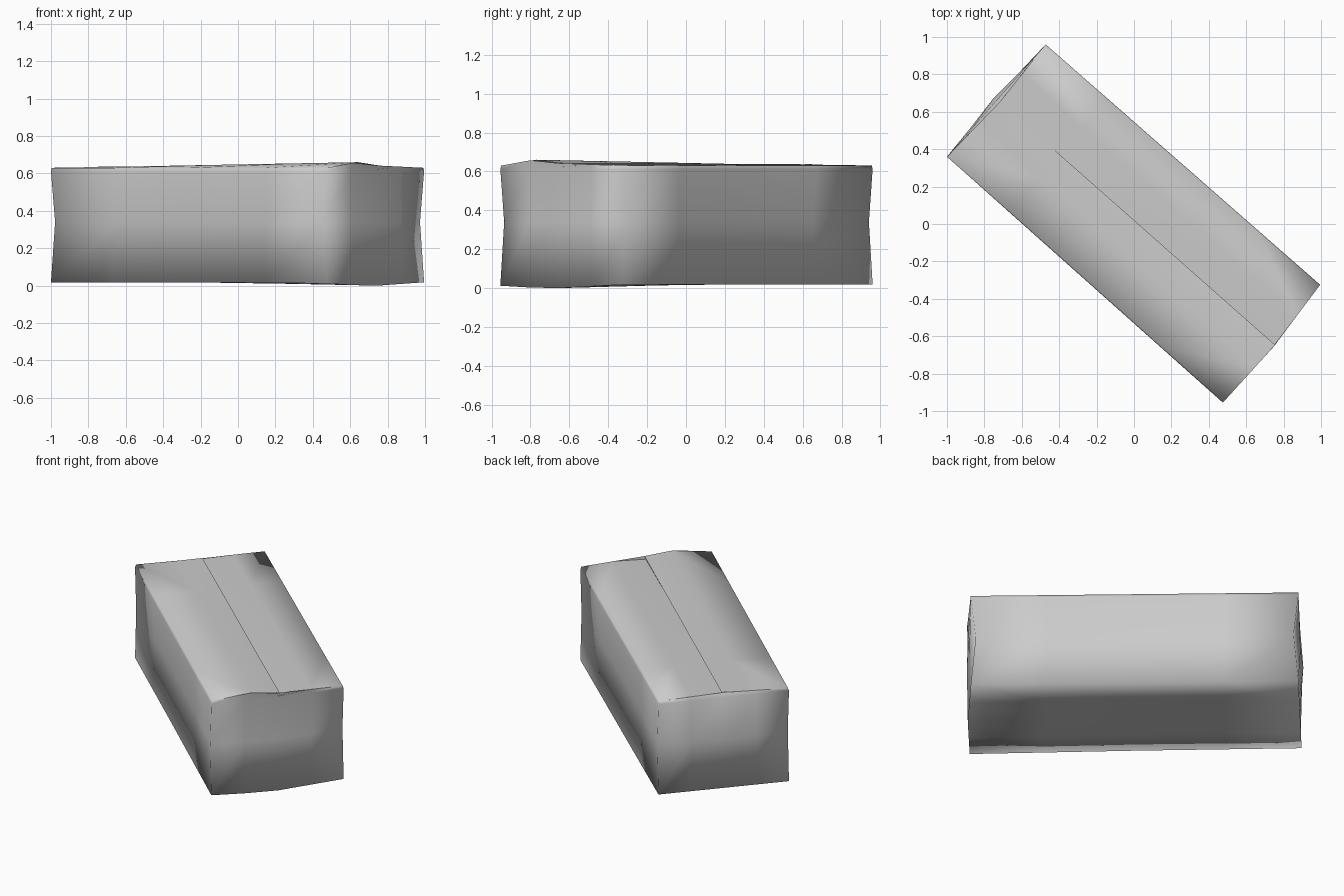
import bpy, bmesh
from mathutils import Vector

if "Cube" in bpy.data.objects:
    bpy.data.objects.remove(bpy.data.objects["Cube"])

# Footprint corners: s = -1..1 along the carton, t = -1..1 across it
CORNER = {(-1, -1): Vector((-1.0, 0.36)), (-1, 1): Vector((-0.472, 0.96)),
          (1, -1): Vector((0.475, -0.955)), (1, 1): Vector((0.995, -0.325))}
COLS = [-1, -0.55, 0, 0.55, 1]


def place(s, t, z):
    p = Vector((0, 0))
    for (a, b), c in CORNER.items():
        p += c * (1 + a * s) * (1 + b * t) / 4
    return Vector((p.x, p.y, z))


def grid(bm, rows):
    """Skin a rectangular array of points."""
    vs = [[bm.verts.new(p) for p in row] for row in rows]
    for r0, r1 in zip(vs, vs[1:]):
        for i in range(len(r0) - 1):
            bm.faces.new((r0[i], r0[i + 1], r1[i + 1], r1[i]))


def bottom_z(s, t):
    # bottom seam sags slightly at the front end
    near = max(0, s)
    return 0.018 - near * (0.018 * (1 - abs(t)) + (0.006 if t < 0 else 0))


def wall_point(s, t, level):
    if level == 0:
        bulge = 0.015 * (1 - abs(t)) if s == 1 else 0
        return place(s + bulge, t, bottom_z(s, t))
    if level == 1:                       # waist: corners pinch in, ends belly out
        if abs(s) == 1:
            return place(s * (0.97 + 0.05 * (1 - t * t)), t, 0.34)
        return place(s * 0.97, t * (0.955 + 0.045 * s * s), 0.34)
    bulge = 0.015 * (1 - abs(t)) if s == 1 else 0
    return place(s + bulge, t, 0.612)


def finish(bm, name):
    bmesh.ops.remove_doubles(bm, verts=bm.verts, dist=0.0005)
    bmesh.ops.recalc_face_normals(bm, faces=bm.faces)
    for f in bm.faces:
        f.smooth = True
    me = bpy.data.meshes.new(name)
    bm.to_mesh(me)
    bm.free()
    ob = bpy.data.objects.new(name, me)
    bpy.context.collection.objects.link(ob)


bm = bmesh.new()

# Four walls
ring = [(s, -1) for s in COLS] + [(1, t) for t in (-0.5, 0, 0.5)]
ring += [(s, 1) for s in reversed(COLS)] + [(-1, t) for t in (0.5, 0, -0.5)]
ring.append(ring[0])
grid(bm, [[wall_point(s, t, k) for s, t in ring] for k in range(3)])

# Bottom panel
grid(bm, [[wall_point(s, t, 0) for s in COLS] if abs(t) == 1 else
          [wall_point(s, t, 0) if abs(s) == 1 else place(s, t, bottom_z(s, t))
           for s in COLS] for t in (-1, -0.5, 0, 0.5, 1)])


# Top flaps: each starts on a wall and meets the other at the centre seam
def flap(side, steps):
    rows = [[wall_point(s, side, 2) for s in COLS]]
    for t, z_far, z_near in steps:
        row = []
        for s in COLS:
            f = (s + 1) / 2
            mid = 1 - abs(t)
            end = 1 + 0.02 * mid if s > 0 else 1 - 0.02 * mid
            row.append(place(s * end, t, z_far + (z_near - z_far) * f))
        rows.append(row)
    grid(bm, rows)


flap(-1, [(-0.985, 0.63, 0.63), (-0.39, 0.632, 0.660), (0.02, 0.637, 0.642)])
flap(1, [(0.985, 0.63, 0.63), (0.5, 0.633, 0.636), (0, 0.632, 0.622)])

# Rolled rim closing the end walls against the flaps
for s, zs in ((-1, (0.63, 0.632, 0.635, 0.633, 0.63)),
              (1, (0.63, 0.657, 0.642, 0.636, 0.63))):
    ts = (-1, -0.5, 0, 0.5, 1)
    low = [wall_point(s, t, 2) for t in ts]
    top = [place(s * (1 + s * 0.02 * (1 - abs(t))), t * 0.985, z)
           for t, z in zip(ts, zs)]
    grid(bm, [low, top])

finish(bm, "carton")
